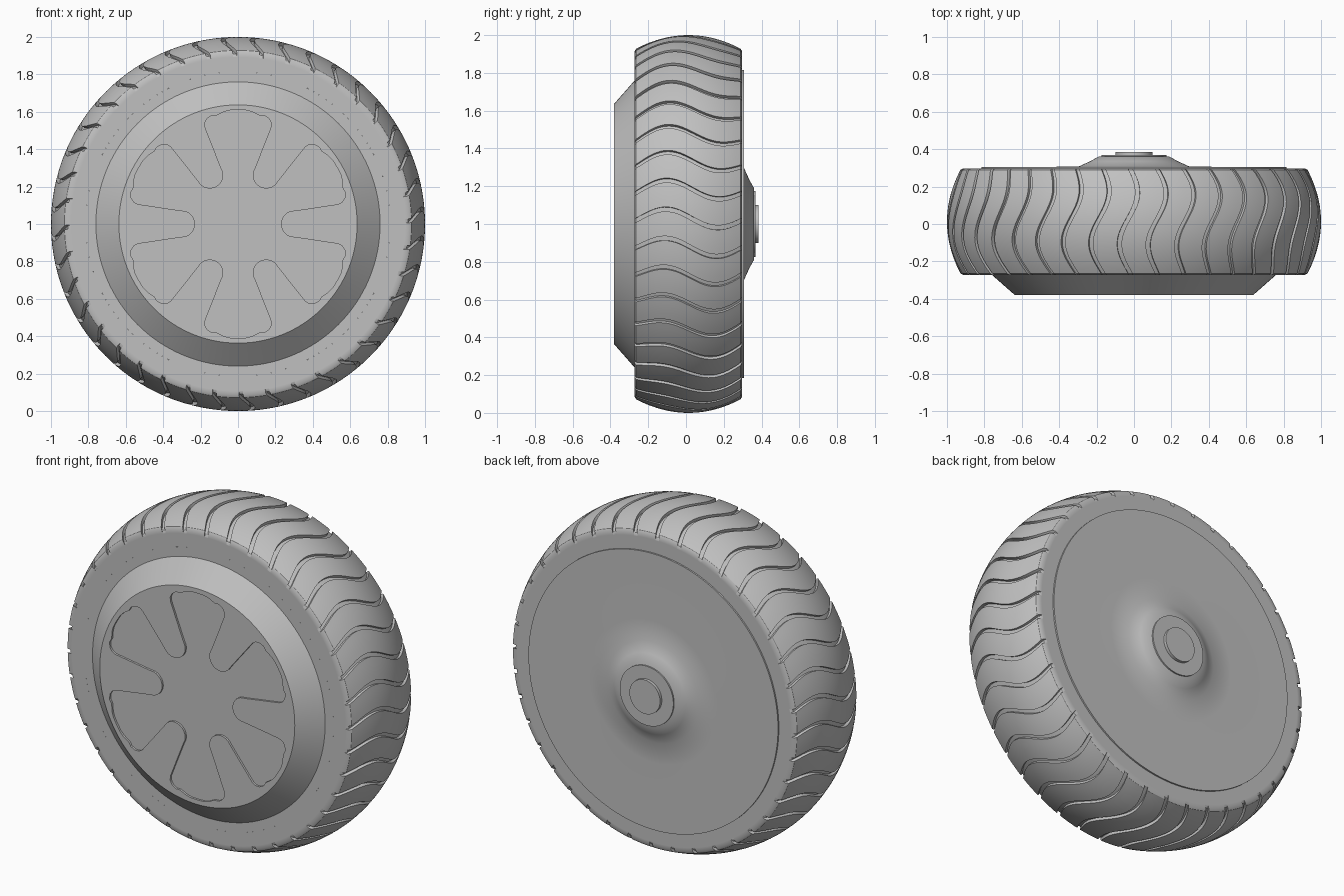
import bpy, bmesh, math
from math import sin, cos, pi, radians

if "Cube" in bpy.data.objects:
    bpy.data.objects.remove(bpy.data.objects["Cube"])

grey = bpy.data.materials.new("grey")
grey.diffuse_color = (0.53, 0.53, 0.53, 1)
grey.use_nodes = True
grey.node_tree.nodes["Principled BSDF"].inputs["Base Color"].default_value = grey.diffuse_color


def finish(name, bm):
    """Turn a bmesh into a named grey object."""
    bmesh.ops.remove_doubles(bm, verts=bm.verts, dist=1e-5)
    bmesh.ops.recalc_face_normals(bm, faces=bm.faces)
    mesh = bpy.data.meshes.new(name)
    bm.to_mesh(mesh)
    bm.free()
    mesh.materials.append(grey)
    obj = bpy.data.objects.new(name, mesh)
    bpy.context.collection.objects.link(obj)
    return obj


def select(obj):
    bpy.ops.object.select_all(action='DESELECT')
    obj.select_set(True)
    bpy.context.view_layer.objects.active = obj


def smooth(obj, angle=33):
    select(obj)
    bpy.ops.object.shade_smooth_by_angle(angle=radians(angle))


def point(y, r, a):
    return (r * cos(a), y, 1 + r * sin(a))


def skin(bm, rings, cyclic=False):
    """Bridge equal rings of vertices with quads."""
    n = len(rings[0])
    pairs = list(zip(rings, rings[1:])) + ([(rings[-1], rings[0])] if cyclic else [])
    for p, q in pairs:
        for i in range(n):
            j = (i + 1) % n
            bm.faces.new((p[i], p[j], q[j], q[i]))


def lathe(name, profile, segments=128):
    """Closed solid of revolution about the axle, from (y, radius) points."""
    bm = bmesh.new()
    rings = [[bm.verts.new(point(y, r, 2 * pi * i / segments)) for i in range(segments)]
             for y, r in profile]
    skin(bm, rings)
    bm.faces.new(rings[0])
    bm.faces.new(rings[-1])
    return finish(name, bm)


# Tyre: crowned tread with wavy grooves cut into every pitch
FRONT, BACK, BORE = -0.272, 0.297, 0.815
PITCHES, DEPTH, HALF = 40, 0.018, 0.012
ROWS = 26


def crown(y):
    return 1 - 0.076 * ((y - 0.0125) / 0.2845) ** 2


def wave(y):
    return 0.03 - 0.05 * sin(2 * pi * (y - 0.03) / 0.56)


tread = []
for k in range(ROWS + 1):
    y = FRONT + 0.008 + (BACK - FRONT - 0.016) * k / ROWS
    tread.append((y, crown(y), DEPTH))
profile = ([(FRONT, BORE, 0), (FRONT, 0.893, 0), (FRONT, 0.914, DEPTH)] + tread
           + [(BACK, 0.914, DEPTH), (BACK, 0.893, 0), (BACK, BORE, 0)])
columns = [(-HALF, 0), (-HALF, 1), (HALF, 1), (HALF, 0),
           (0.045, 0), (0.078, 0), (0.112, 0)]
bm = bmesh.new()
rings = [[bm.verts.new(point(y, r - d * cut, 2 * pi * p / PITCHES + da + wave(y)))
          for p in range(PITCHES) for da, cut in columns]
         for y, r, d in profile]
skin(bm, rings, cyclic=True)
smooth(finish("tyre", bm))

# Wheel body: raised front dish, flush flange, back plate and hub cone
wheel = lathe("wheel_body", [
    (-0.38, 0.637), (FRONT, 0.76), (FRONT, BORE), (0.306, BORE), (0.306, 0.42),
    (0.308, 0.295), (0.335, 0.235), (0.36, 0.19)])

# Six-armed star recess in the front dish
star = []
for k in range(6):
    base = k * pi / 3
    shape = [(0.302 + 0.072 * cos(t), 0.072 * sin(t))
             for t in [radians(d) for d in range(180, 90, -15)]]
    shape += [(0.31, 0.072), (0.535, 0.106), (0.557, 0.117), (0.571, 0.139), (0.573, 0.17)]
    half = [(math.hypot(u, v), math.atan2(v, u)) for u, v in shape]
    half += [(0.592, radians(19)), (0.605, radians(23))]
    half += [(0.61, radians(d)) for d in (26, 30)]
    star += [(r, base - a) for r, a in reversed(half[1:])]
    star += [(r, base + a) for r, a in half[:-1]]
bm = bmesh.new()
ends = [[bm.verts.new(point(y, r, a)) for r, a in star] for y in (-0.42, -0.368)]
skin(bm, ends)
bm.faces.new(ends[0])
bm.faces.new(ends[1])
cutter = finish("star_cutter", bm)
cutter.hide_render = True
mod = wheel.modifiers.new("star_recess", 'BOOLEAN')
mod.operation, mod.solver, mod.object = 'DIFFERENCE', 'EXACT', cutter
select(wheel)
bpy.ops.object.modifier_apply(modifier=mod.name)
bpy.data.objects.remove(cutter)
smooth(wheel)

# Hub collar and axle end on the back
smooth(lathe("hub_collar", [(0.34, 0.175), (0.368, 0.175)], 64))
smooth(lathe("axle_end", [(0.35, 0.1), (0.385, 0.1)], 64))
